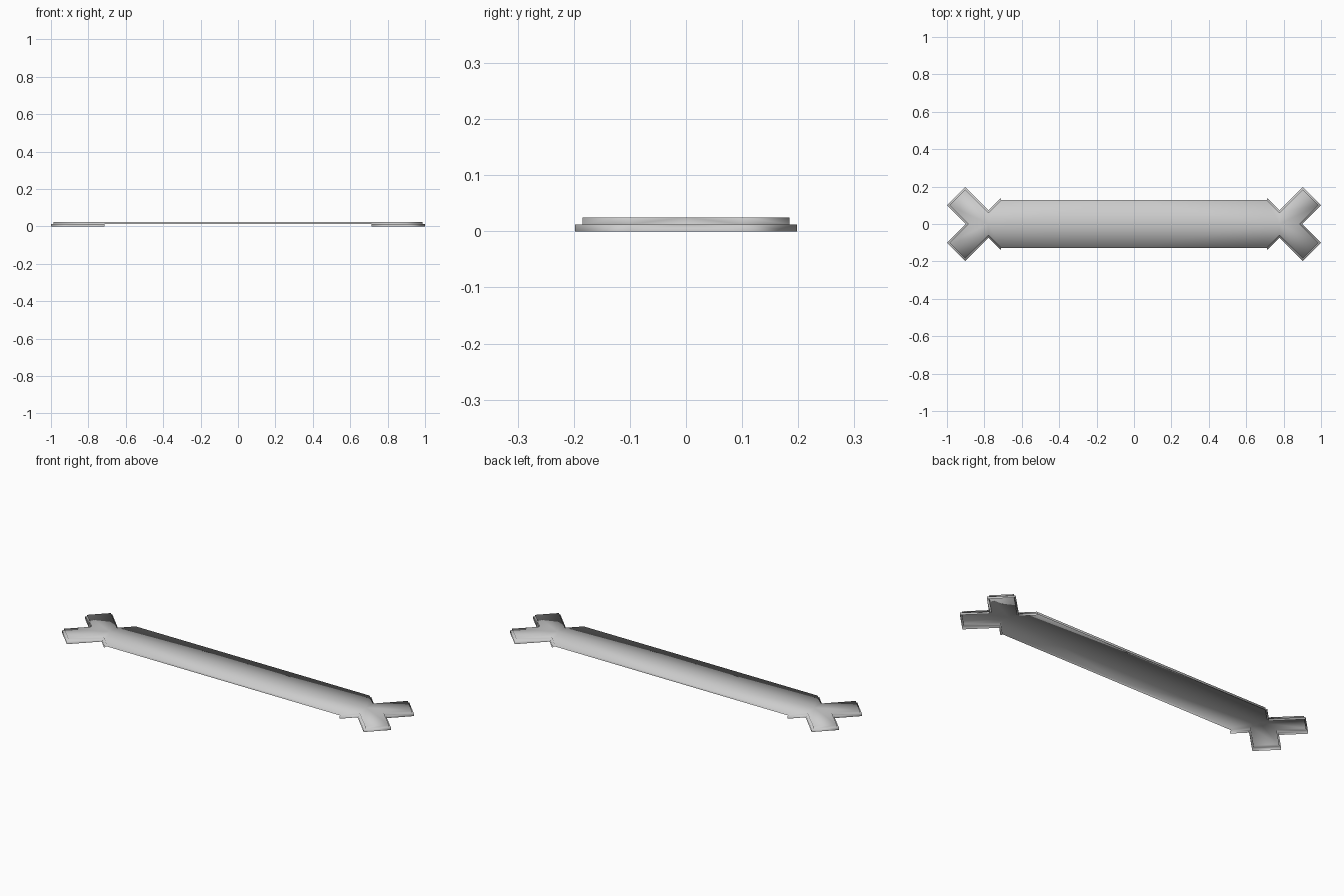
import bpy

if "Cube" in bpy.data.objects:
    bpy.data.objects.remove(bpy.data.objects["Cube"])

TOP, LEDGE = 0.025, 0.0125

# One quarter of the outline (+x, +y), counter-clockwise
inner = [(0.887, 0), (0.987, 0.1), (0.9025, 0.1845), (0.778, 0.06), (0.711, 0.127), (0, 0.127)]
outer = [(0.9, 0), (1.0, 0.1), (0.9025, 0.1975), (0.778, 0.073), (0.713, 0.139)]
spine = [(0, 0), (0.711, 0), (0.778, 0)]

verts, faces = [], []


def ring(points, z):
    start = len(verts)
    verts.extend((x, y, z) for x, y in points)
    return list(range(start, len(verts)))


def band(upper, lower):
    for i in range(min(len(upper), len(lower)) - 1):
        faces.append((upper[i], lower[i], lower[i + 1], upper[i + 1]))


top = ring(inner, TOP)
mid = ring(spine, TOP)
foot = ring(inner, LEDGE)
ledge = ring(outer, LEDGE)
base = ring(outer, 0)

# Top skin: forked end, neck and long strip
faces.append((top[0], top[1], top[2], top[3], mid[2]))
faces.append((mid[2], top[3], top[4], mid[1]))
faces.append((mid[1], top[4], top[5], mid[0]))

# Upper wall, ledge and lower rim (underside stays open)
band(top, foot)
band(foot, ledge)
band(ledge, base)

mesh = bpy.data.meshes.new("strip_with_forked_ends")
mesh.from_pydata(verts, [], faces)
mesh.shade_smooth()
obj = bpy.data.objects.new("strip_with_forked_ends", mesh)
bpy.context.collection.objects.link(obj)

# Mirror the quarter into the full part
mirror = obj.modifiers.new("mirror", 'MIRROR')
mirror.use_axis = (True, True, False)
mirror.merge_threshold = 0.0005
